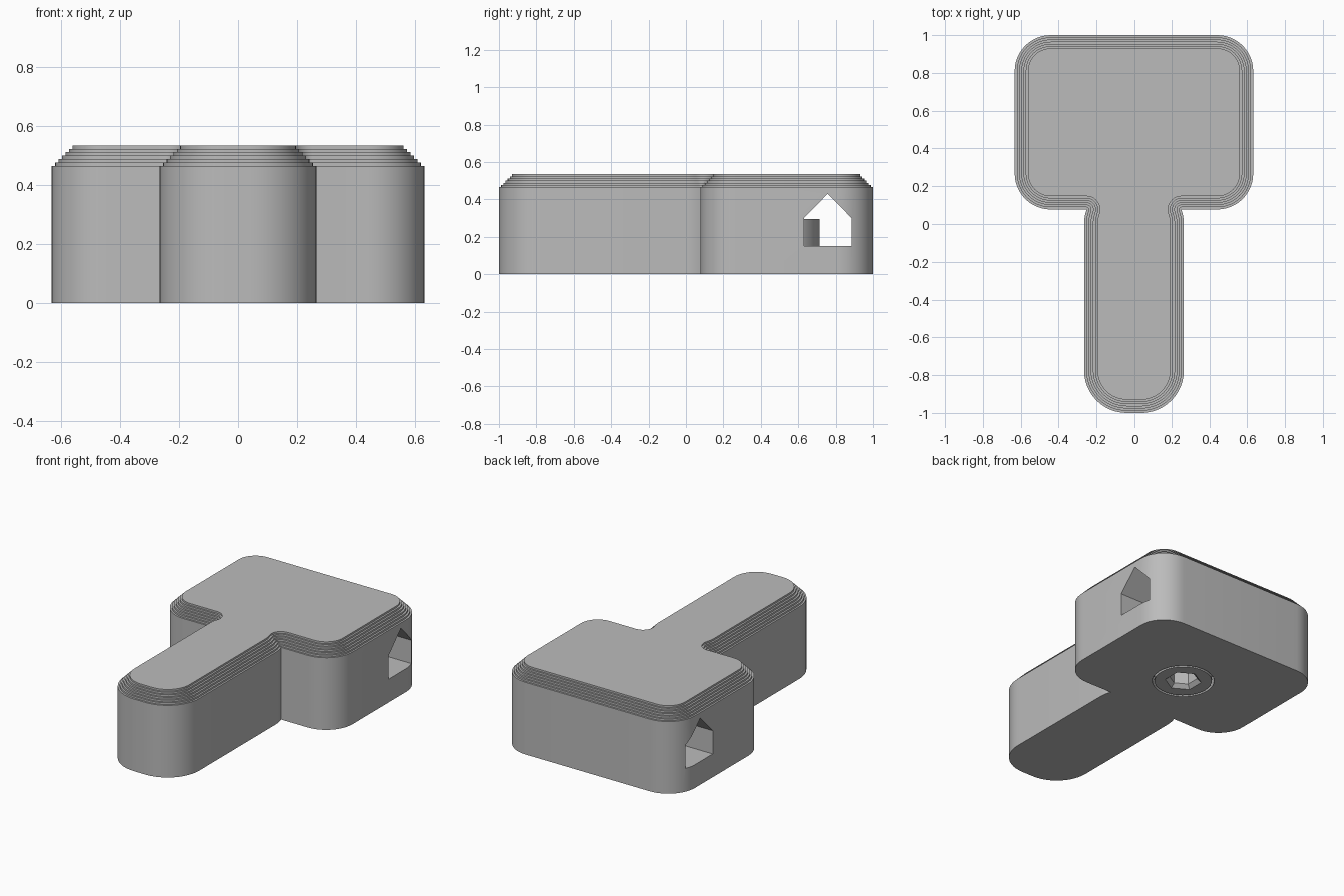
import bpy, bmesh
from math import sin, cos, asin, pi, radians

if "Cube" in bpy.data.objects:
    bpy.data.objects.remove(bpy.data.objects["Cube"])

grey = bpy.data.materials.new("plain_grey")
grey.use_nodes = True
grey.diffuse_color = (0.5, 0.5, 0.5, 1)
grey.node_tree.nodes["Principled BSDF"].inputs["Base Color"].default_value = (0.5, 0.5, 0.5, 1)


def arc(cx, cy, r, start, end, n=12):
    return [(cx + r * cos(start + (end - start) * i / n),
             cy + r * sin(start + (end - start) * i / n)) for i in range(n + 1)]


def stack(name, rings):
    """Closed solid from a stack of equal-length rings of 3D points."""
    bm = bmesh.new()
    rows = [[bm.verts.new(p) for p in ring] for ring in rings]
    n = len(rows[0])
    for low, high in zip(rows, rows[1:]):
        for i in range(n):
            j = (i + 1) % n
            bm.faces.new((low[i], low[j], high[j], high[i]))
    bm.faces.new(rows[0][::-1])
    bm.faces.new(rows[-1])
    bmesh.ops.recalc_face_normals(bm, faces=bm.faces)
    mesh = bpy.data.meshes.new(name)
    bm.to_mesh(mesh)
    bm.free()
    obj = bpy.data.objects.new(name, mesh)
    bpy.context.collection.objects.link(obj)
    mesh.materials.append(grey)
    return obj


def lathe(name, profile, sides, y, turn=0.0):
    return stack(name, [[(r * cos(turn + 2 * pi * i / sides),
                          y + r * sin(turn + 2 * pi * i / sides), z)
                         for i in range(sides)] for r, z in profile])


def cut(target, cutter):
    cutter.hide_render = True
    mod = target.modifiers.new("cut", "BOOLEAN")
    mod.operation, mod.solver, mod.object = "DIFFERENCE", "EXACT", cutter
    bpy.context.view_layer.objects.active = target
    bpy.ops.object.modifier_apply(modifier=mod.name)
    bpy.data.objects.remove(cutter)


def smooth(obj):
    bpy.ops.object.select_all(action="DESELECT")
    obj.select_set(True)
    bpy.context.view_layer.objects.active = obj
    bpy.ops.object.shade_smooth_by_angle(angle=radians(25))


# Outline of the wide head joined to the rounded handle, inset by k
HEAD_X, HEAD_Y, HEAD_R = 0.632, 0.077, 0.19
ARM_X, ARM_R, ARM_TOP = 0.266, 0.225, 0.225


def outline(k, z):
    ax, ay = ARM_X - ARM_R, ARM_TOP - ARM_R
    hx, r = HEAD_X - HEAD_R, HEAD_R - k
    t = asin((HEAD_Y - ay) / ARM_R)
    half = arc(ax, -1 + ARM_R, ARM_R - k, -pi / 2, 0)
    half += arc(ax, ay, ARM_R - k, 0, t, 4)
    half += arc(ax + ARM_R * cos(t), HEAD_Y, max(k, 0.001), pi + t, pi / 2, 8)[1:]
    half += arc(hx, HEAD_Y + HEAD_R, r, -pi / 2, 0)
    half += arc(hx, 1 - HEAD_R, r, 0, pi / 2)
    return [(x, y, z) for x, y in half + [(-x, y) for x, y in reversed(half)]]


# Body with a stepped bevel around the top
STEPS, STEP, SHOULDER = 6, 0.0117, 0.465
rings = [outline(0, 0), outline(0, SHOULDER)]
for i in range(1, STEPS + 1):
    rings += [outline(i * STEP, SHOULDER + (i - 1) * STEP),
              outline(i * STEP, SHOULDER + i * STEP)]
body = stack("body", rings)

# Peaked tunnel running across the head
house = [(0.63, 0.15), (0.885, 0.15), (0.885, 0.3), (0.757, 0.43), (0.63, 0.3)]
cut(body, stack("tunnel_cutter", [[(x, y, z) for y, z in house] for x in (-1, 1)]))

# Captive pivot in a round cavity, with a hexagonal socket underneath
PIVOT_Y = 0.465
cut(body, lathe("cavity_cutter", [(0.186, -0.05), (0.186, 0.05), (0.265, 0.13), (0.265, 0.31)],
                48, PIVOT_Y))
pivot = lathe("pivot", [(0.172, 0), (0.172, 0.055), (0.25, 0.135), (0.25, 0.295)], 48, PIVOT_Y)
cut(pivot, lathe("socket_cutter", [(0.13, -0.02), (0.11, 0), (0.085, 0.025), (0.085, 0.25)],
                 6, PIVOT_Y, pi / 6))

for part in (body, pivot):
    smooth(part)
